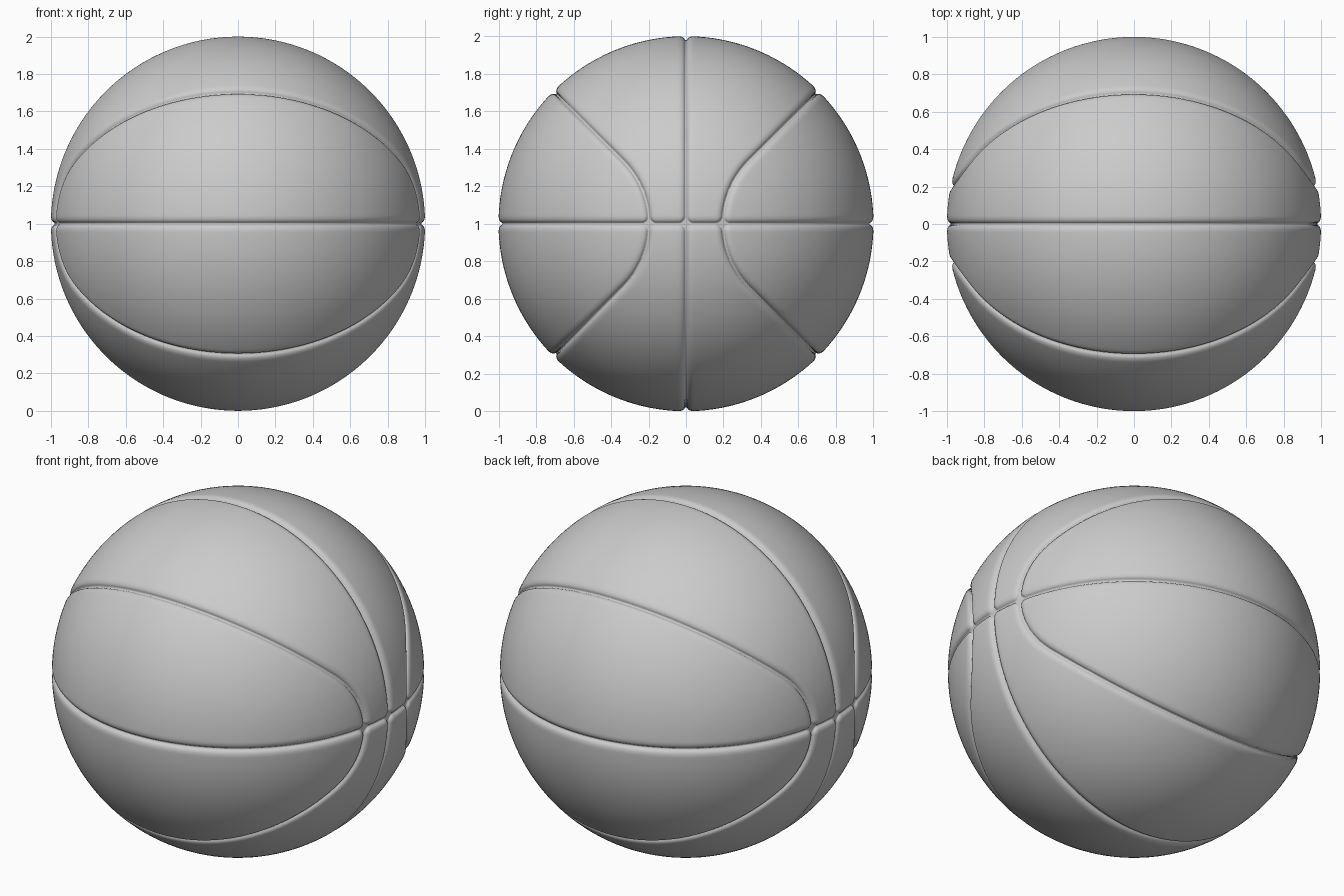
import bpy, bmesh
from math import sqrt, hypot

if "Cube" in bpy.data.objects:
    bpy.data.objects.remove(bpy.data.objects["Cube"])

RADIUS = 1.001
SEAM = 0.2                       # where the curved seams cross the equator
ARC_R = SEAM / (sqrt(2) - 1)     # bend that runs tangent into the 45 degree line
ARC_C = SEAM + ARC_R
HALF, FLOOR, DEPTH = 0.042, 0.006, 0.021   # groove lip, floor and depth


def seam_distances(p):
    """Distance from a point of the unit sphere to each of the three seam types."""
    y, z = abs(p.y), abs(p.z)
    # curved seam, seen along x: arc near the equator, then a 45 degree line
    if y + z < ARC_C:
        d = hypot(y - ARC_C, z)
        g, ny, nz = d - ARC_R, (y - ARC_C) / d, z / d
    else:
        g, ny, nz = (z - y) / sqrt(2), -sqrt(0.5), sqrt(0.5)
    slope = sqrt(max(1 - (ny * y + nz * z) ** 2, 0.05))
    return y, z, abs(g) / slope


def groove_depth(p):
    """Rounded lip falling to a narrow floor; lips merge into round corners."""
    t2 = sum(max(0.0, (HALF - s) / (HALF - FLOOR)) ** 2 for s in seam_distances(p))
    return DEPTH * (1 - sqrt(1 - min(t2, 1.0)))


# Ball: sphere refined step by step towards the seams
bm = bmesh.new()
bmesh.ops.create_icosphere(bm, subdivisions=6, radius=1)
for reach in (0.075, 0.05, 0.022):
    edges = [e for e in bm.edges
             if min(seam_distances((e.verts[0].co + e.verts[1].co).normalized())) < reach]
    bmesh.ops.subdivide_edges(bm, edges=edges, cuts=1, use_grid_fill=True)
    bmesh.ops.triangulate(bm, faces=[f for f in bm.faces if len(f.verts) > 3])
    for v in bm.verts:
        v.co.normalize()

# Press the grooves in
for v in bm.verts:
    v.co *= RADIUS - groove_depth(v.co)
for f in bm.faces:
    f.smooth = True

mesh = bpy.data.meshes.new("ball")
bm.to_mesh(mesh)
bm.free()
ball = bpy.data.objects.new("ball", mesh)
ball.location.z = 1
bpy.context.collection.objects.link(ball)
